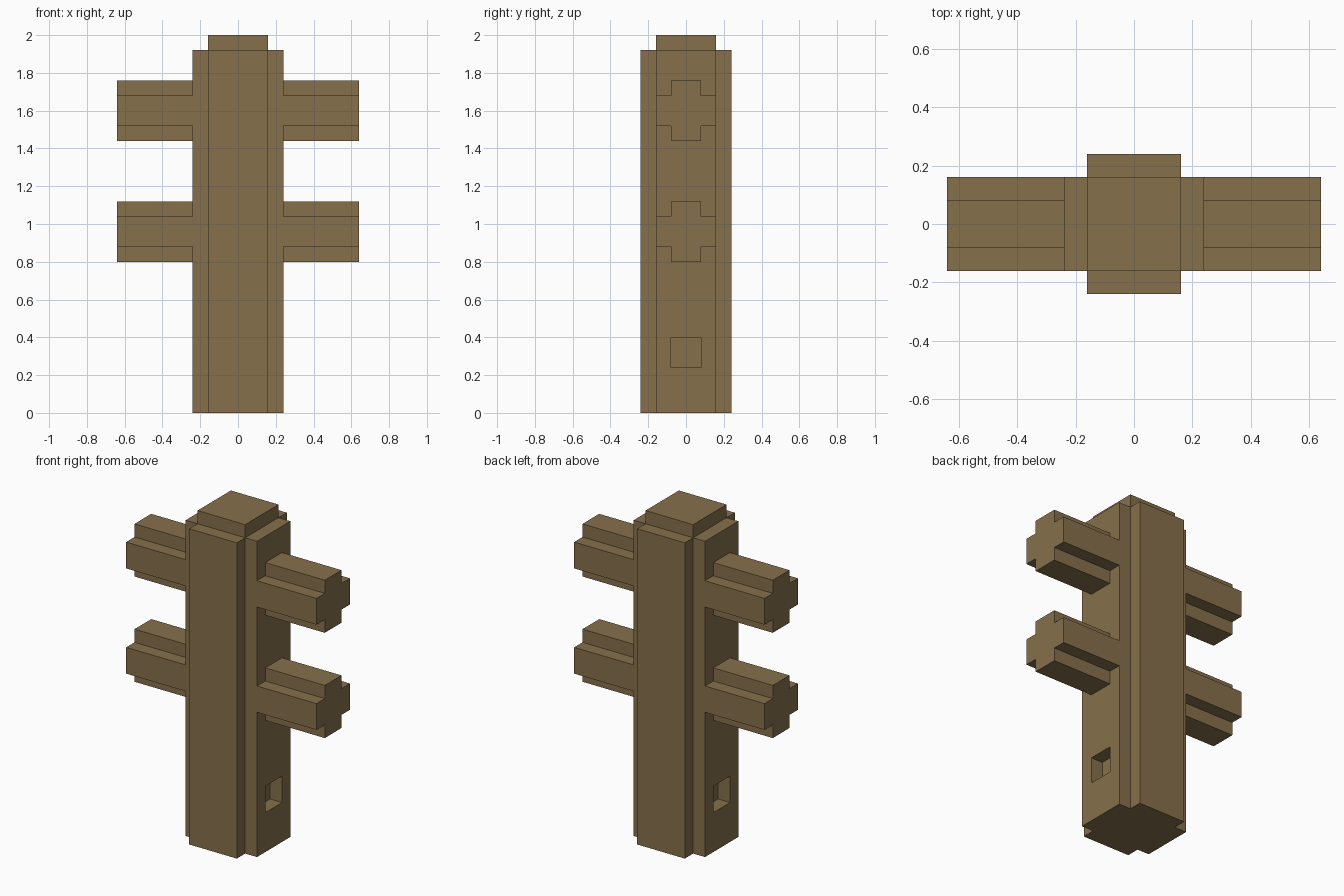
import bpy
import bmesh
from mathutils import Matrix, Vector

if "Cube" in bpy.data.objects:
    bpy.data.objects.remove(bpy.data.objects["Cube"])

wood = bpy.data.materials.new("brown_wood")
wood.diffuse_color = (0.238, 0.162, 0.070, 1.0)
wood.use_nodes = True
wood.node_tree.nodes["Principled BSDF"].inputs["Base Color"].default_value = wood.diffuse_color


def finish(name, bm):
    bmesh.ops.recalc_face_normals(bm, faces=bm.faces)
    mesh = bpy.data.meshes.new(name)
    bm.to_mesh(mesh)
    bm.free()
    mesh.materials.append(wood)
    obj = bpy.data.objects.new(name, mesh)
    bpy.context.collection.objects.link(obj)
    return obj


def cross_prism(name, wide, narrow, length, matrix):
    """Plus-shaped profile (half sizes) extruded along local z."""
    w, n = wide, narrow
    quarter = [(w, -n), (w, n), (n, n)]
    points = []
    for c, s in ((1, 0), (0, 1), (-1, 0), (0, -1)):
        points += [(c * x - s * y, s * x + c * y) for x, y in quarter]
    bm = bmesh.new()
    base = bm.faces.new([bm.verts.new((x, y, 0)) for x, y in points])
    ext = bmesh.ops.extrude_face_region(bm, geom=[base], use_keep_orig=True)
    verts = [g for g in ext["geom"] if isinstance(g, bmesh.types.BMVert)]
    bmesh.ops.translate(bm, vec=(0, 0, length), verts=verts)
    bmesh.ops.transform(bm, matrix=matrix, verts=bm.verts)
    return finish(name, bm)


def box(name, low, high):
    low, high = Vector(low), Vector(high)
    bm = bmesh.new()
    bmesh.ops.create_cube(bm, size=1, matrix=Matrix.Translation((low + high) / 2)
                          @ Matrix.Diagonal((*(high - low), 1)))
    return finish(name, bm)


# Post with notched corners
post = cross_prism("post", 0.24, 0.16, 1.92, Matrix.Identity(4))

# Raised square cap
box("post_cap", (-0.16, -0.16, 1.90), (0.16, 0.16, 2.0))

for side, label in ((1, "right"), (-1, "left")):
    # Shallow square socket near the foot
    cutter = box(label + "_socket_cutter", (side * 0.24 - 0.08, -0.08, 0.24),
                 (side * 0.24 + 0.08, 0.08, 0.40))
    cutter.hide_render = True
    cutter.hide_viewport = True
    cut = post.modifiers.new(label + "_socket", 'BOOLEAN')
    cut.operation = 'DIFFERENCE'
    cut.solver = 'EXACT'
    cut.object = cutter

    # Two crossarms, seated slightly into the post
    for z, level in ((0.96, "lower"), (1.60, "upper")):
        place = (Matrix.Translation((side * 0.22, 0, z))
                 @ Matrix.Rotation(side * 1.5707963, 4, 'Y'))
        cross_prism(f"{level}_{label}_arm", 0.16, 0.08, 0.42, place)
